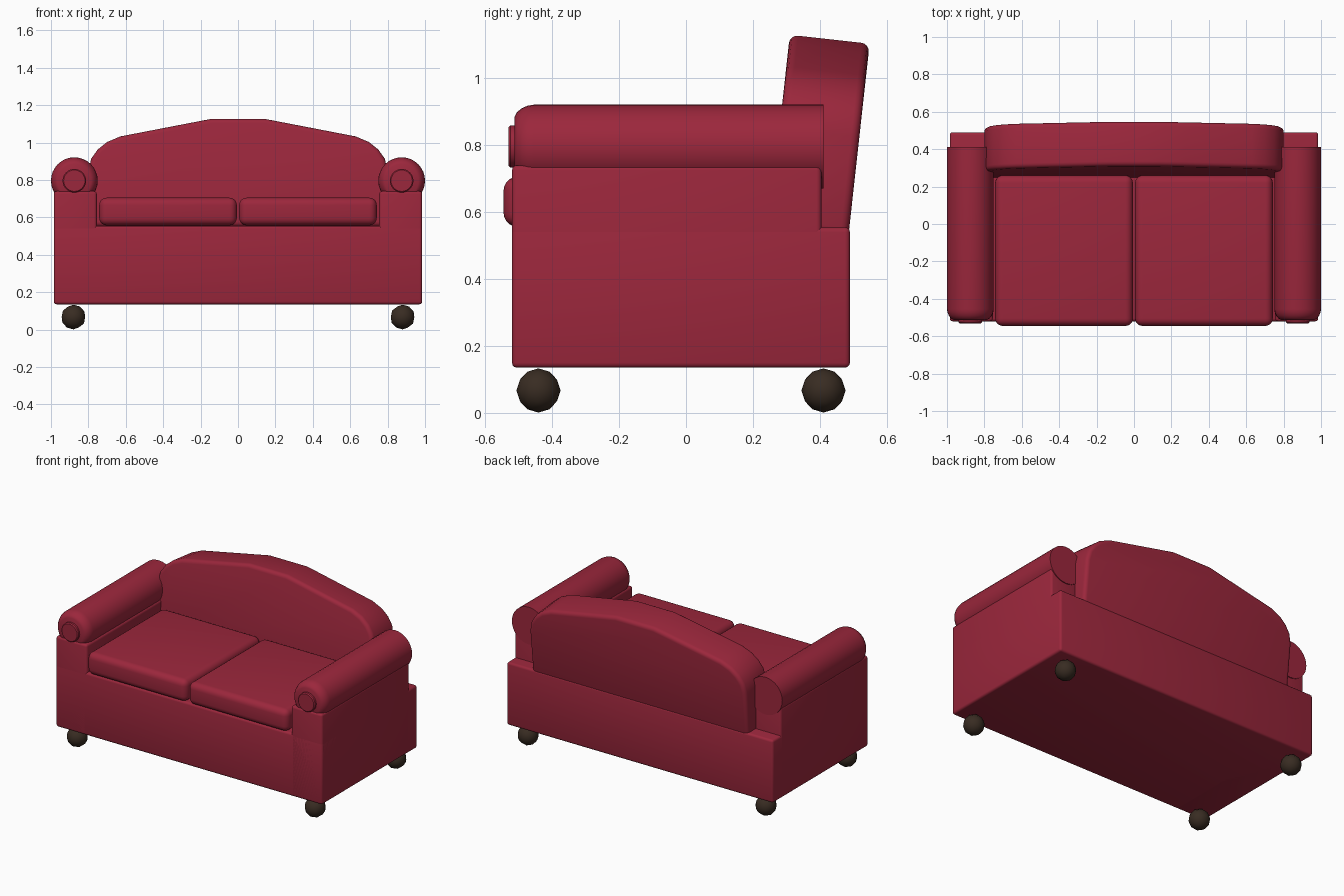
import bpy, bmesh, math
from mathutils import Matrix, Vector

if "Cube" in bpy.data.objects:
    bpy.data.objects.remove(bpy.data.objects["Cube"])


def material(name, rgb):
    m = bpy.data.materials.new(name)
    m.diffuse_color = (*rgb, 1)
    m.use_nodes = True
    m.node_tree.nodes["Principled BSDF"].inputs["Base Color"].default_value = m.diffuse_color
    return m


RED = material("red upholstery", (0.33, 0.02, 0.045))
WOOD = material("dark wood", (0.04, 0.025, 0.016))


def finish(bm, name, mat):
    bmesh.ops.recalc_face_normals(bm, faces=bm.faces)
    me = bpy.data.meshes.new(name)
    bm.to_mesh(me)
    bm.free()
    ob = bpy.data.objects.new(name, me)
    bpy.context.collection.objects.link(ob)
    me.materials.append(mat)
    bpy.ops.object.select_all(action='DESELECT')
    ob.select_set(True)
    bpy.context.view_layer.objects.active = ob
    bpy.ops.object.shade_smooth_by_angle(angle=math.radians(40))
    return ob


def bevel_sharp(bm, width, segs):
    edges = [e for e in bm.edges if e.calc_face_angle(0) > math.radians(50)]
    bmesh.ops.bevel(bm, geom=edges, offset=width, segments=segs, profile=0.5, affect='EDGES')


def box(name, lo, hi, width, segs=3):
    lo, hi = Vector(lo), Vector(hi)
    bm = bmesh.new()
    bmesh.ops.create_cube(bm, size=1)
    for v in bm.verts:
        v.co = (lo + hi) / 2 + v.co * (hi - lo)
    bevel_sharp(bm, width, segs)
    return finish(bm, name, RED)


def lathe_y(name, x, z, profile, steps=32):
    # Spin (radius, y) points around an axis along y
    bm = bmesh.new()
    vs = [bm.verts.new((x + r, y, z)) for r, y in profile]
    es = [bm.edges.new(p) for p in zip(vs, vs[1:])]
    bmesh.ops.spin(bm, geom=vs + es, cent=(x, 0, z), axis=(0, 1, 0),
                   angle=2 * math.pi, steps=steps, use_duplicate=False)
    bmesh.ops.remove_doubles(bm, verts=bm.verts, dist=1e-4)
    return finish(bm, name, RED)


# Base
box("base", (-0.985, -0.52, 0.135), (0.985, 0.49, 0.555), 0.015)

for s, side in ((-1, "left"), (1, "right")):
    # Arm panel, rolled top and front button
    x0, x1 = sorted((s * 0.755, s * 0.985))
    box(side + "_arm_panel", (x0, -0.52, 0.135), (x1, 0.405, 0.74), 0.015)
    lathe_y(side + "_arm_roll", s * 0.875, 0.796,
            [(0, -0.512), (0.09, -0.512), (0.103, -0.505), (0.115, -0.49),
             (0.122, -0.473), (0.125, -0.455), (0.125, 0.411), (0, 0.411)])
    lathe_y(side + "_arm_button", s * 0.875, 0.796,
            [(0, -0.531), (0.057, -0.531), (0.063, -0.525), (0.063, -0.5), (0, -0.5)])
    # Seat cushion
    x0, x1 = sorted((s * 0.006, s * 0.742))
    box(side + "_seat_cushion", (x0, -0.545, 0.557), (x1, 0.26, 0.705), 0.04, 5)
    # Ball feet
    for y, end in ((-0.441, "front"), (0.411, "back")):
        bm = bmesh.new()
        bmesh.ops.create_icosphere(bm, subdivisions=2, radius=0.066,
                                   matrix=Matrix.Translation((s * 0.88, y, 0.067)))
        finish(bm, f"{side}_{end}_foot", WOOD)

# Arched backrest, leaning back
half = [(0.80, -0.01), (0.80, 0.29), (0.785, 0.355), (0.75, 0.405),
        (0.70, 0.445), (0.63, 0.475), (0.28, 0.543), (0.14, 0.57)]
outline = half + [(-x, z) for x, z in reversed(half)]
bm = bmesh.new()
face = bm.faces.new([bm.verts.new((x, -0.12, z)) for x, z in outline])
ext = bmesh.ops.extrude_face_region(bm, geom=[face], use_keep_orig=True)
bmesh.ops.translate(bm, vec=(0, 0.24, 0),
                    verts=[g for g in ext["geom"] if isinstance(g, bmesh.types.BMVert)])
bmesh.ops.recalc_face_normals(bm, faces=bm.faces)
bevel_sharp(bm, 0.025, 4)
bmesh.ops.transform(bm, verts=bm.verts,
                    matrix=Matrix.Translation((0, 0.367, 0.55)) @ Matrix.Rotation(math.radians(-6.3), 4, 'X'))
finish(bm, "backrest", RED)
